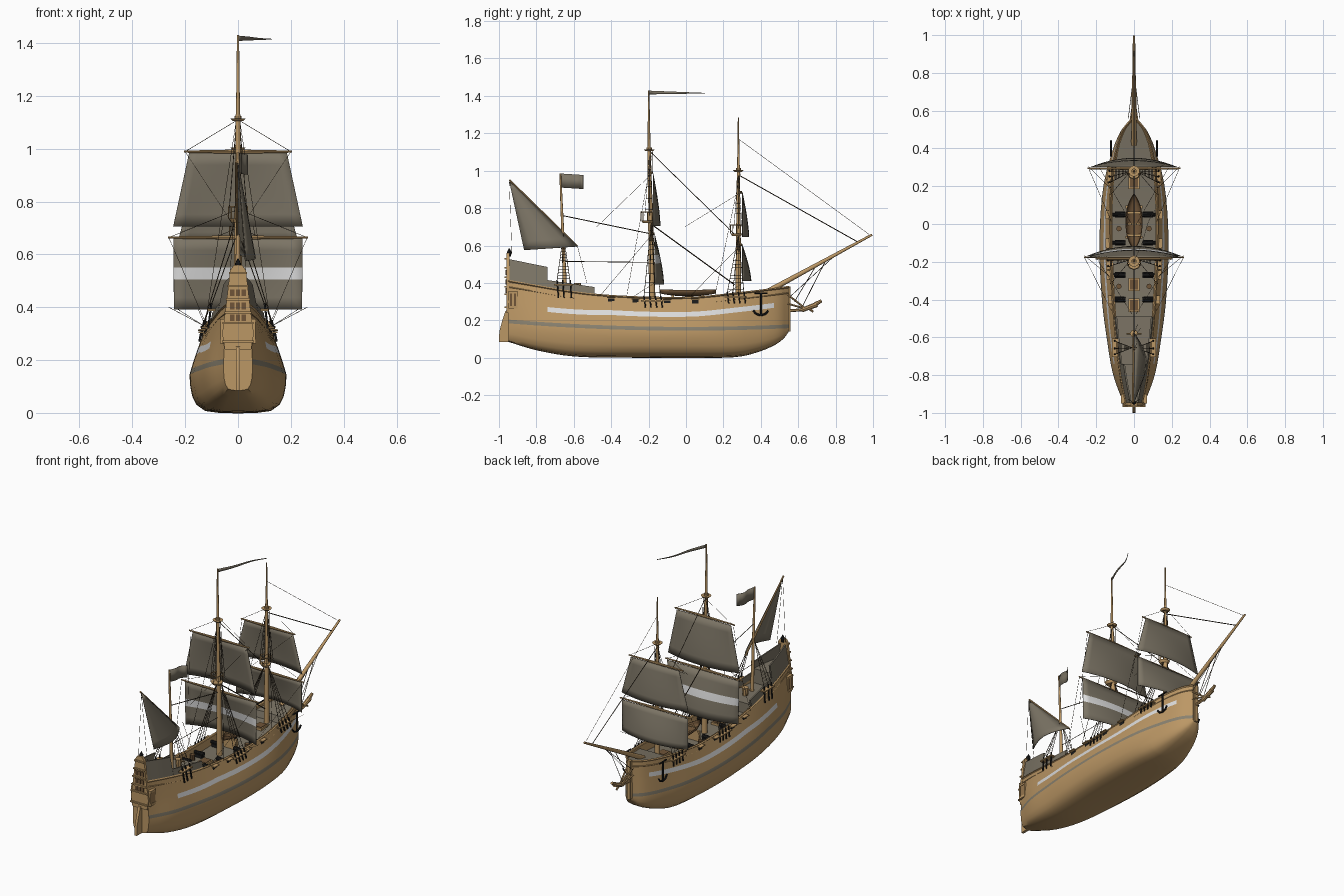
import bpy, bmesh, math
from mathutils import Vector, Matrix

if "Cube" in bpy.data.objects:
    bpy.data.objects.remove(bpy.data.objects["Cube"])

def mat(name, r, g, b):
    m = bpy.data.materials.new(name)
    m.diffuse_color = (r, g, b, 1)
    m.use_nodes = True
    m.node_tree.nodes["Principled BSDF"].inputs["Base Color"].default_value = m.diffuse_color
    return m

WOOD = mat("tan_wood", 0.50, 0.31, 0.13)
CANVAS = mat("weathered_canvas", 0.20, 0.175, 0.13)
WHITE = mat("pale_paint", 0.72, 0.72, 0.72)
GREY = mat("grey_stripe", 0.25, 0.22, 0.16)
IRON = mat("black_iron", 0.012, 0.012, 0.012)
ROPE = mat("dark_rope", 0.05, 0.035, 0.02)
BROWN = mat("brown_wood", 0.16, 0.09, 0.04)

def finish(name, bm, *mats, solid=0):
    me = bpy.data.meshes.new(name)
    bm.to_mesh(me); bm.free()
    ob = bpy.data.objects.new(name, me)
    bpy.context.collection.objects.link(ob)
    for m in mats: me.materials.append(m)
    if solid:
        md = ob.modifiers.new("thickness", 'SOLIDIFY'); md.thickness = solid; md.offset = 0
    bpy.ops.object.select_all(action='DESELECT')
    ob.select_set(True); bpy.context.view_layer.objects.active = ob
    bpy.ops.object.shade_smooth_by_angle(angle=math.radians(35))
    return ob

def tube(bm, p, q, r, r2=None, n=4):
    p, q = Vector(p), Vector(q); d = q - p
    M = Matrix.Translation((p + q) / 2) @ d.to_track_quat('Z', 'Y').to_matrix().to_4x4()
    bmesh.ops.create_cone(bm, cap_ends=True, segments=n, radius1=r, radius2=r if r2 is None else r2, depth=d.length, matrix=M)

def box(bm, c, s):
    bmesh.ops.create_cube(bm, size=1, matrix=Matrix.Translation(c) @ Matrix.Diagonal((*s, 1)))

def tubes(name, segs, m, n=4):
    bm = bmesh.new()
    for s in segs: tube(bm, *s, n=n)
    return finish(name, bm, m)

def boxes(name, items, m):
    bm = bmesh.new()
    for c, s in items: box(bm, c, s)
    return finish(name, bm, m)

def grid(bm, rows, rule=lambda i, j: 0, flip=False):
    vs = [[bm.verts.new(p) for p in r] for r in rows]
    for i in range(len(vs) - 1):
        for j in range(len(vs[0]) - 1):
            q = [vs[i][j], vs[i + 1][j], vs[i + 1][j + 1], vs[i][j + 1]]
            f = bm.faces.new(q[::-1] if flip else q); f.material_index = rule(i, j)
    return vs

def curve(*keys):  # smooth interpolation through (y, value) keys
    def slope(i):
        a, b = keys[max(i - 1, 0)], keys[min(i + 1, len(keys) - 1)]
        return (b[1] - a[1]) / (b[0] - a[0])
    def f(y):
        y = min(max(y, keys[0][0]), keys[-1][0])
        i = max(k for k in range(len(keys) - 1) if keys[k][0] <= y)
        (x0, a), (x1, b) = keys[i], keys[i + 1]; h = x1 - x0; t = (y - x0) / h
        return ((2*t**3 - 3*t*t + 1)*a + (t**3 - 2*t*t + t)*h*slope(i) + (3*t*t - 2*t**3)*b + (t**3 - t*t)*h*slope(i + 1))
    return f

beam = curve((-.95, .055), (-.8, .11), (-.6, .145), (-.4, .17), (-.1, .183), (.2, .162), (.4, .11), (.5, .065), (.55, .018))
topw = curve((-.95, .042), (-.8, .07), (-.5, .105), (-.1, .125), (.2, .12), (.4, .092), (.5, .056), (.55, .016))
keel = curve((-.95, .085), (-.8, .04), (-.6, .007), (-.3, 0), (.2, 0), (.32, .012), (.45, .055), (.52, .1), (.55, .14))
sheer = curve((-.95, .41), (-.5, .338), (0, .32), (.3, .347), (.55, .378))
water = lambda y: .145 + .035 * (y / .9) ** 2
deck = lambda y: sheer(y) - (.012 if y > .31 else .05)

# hull: one lofted half section per station, mirrored; deck and bulwark included
def section(y):
    b, t, k, s, w = beam(y), topw(y), keel(y), sheer(y), water(y)
    pts = [(b * u, k + (w - k) * v) for u, v in ((0, 0), (.38, .01), (.68, .06), (.86, .22), (.95, .45), (.995, .75), (1, 1))]
    off = .075 + max(0, -y - .4) * .08
    for z in (w + .02, (w + s - off) / 2, s - off - .026, s - off, s - .02, s):
        g = ((z - w) / (s - w)) ** 1.1
        pts.append((b + (t - b) * g, z))
    inner = max(t - .012, .003)
    return pts + [(inner, s), (inner, deck(y)), (0, deck(y) + .002)]

ys = sorted([-.95, -.74, .305, .315, .47, .55, .54, .525, .51, .49] + [-.92 + i * .045 for i in range(31) if abs(-.92 + i * .045 - .31) > .012])
secs = [section(y) for y in ys]
def hull_rule(i, j):
    if j == 6: return 1
    if j == 9 and -.741 <= ys[i] < .46: return 2
    return 3 if j >= 14 else 0
bm = bmesh.new()
for s in (-1, 1):
    vs = grid(bm, [[(s * x, y, z) for x, z in sec] for y, sec in zip(ys, secs)], hull_rule, s < 0)
    for end in (0, -1):
        bm.faces.new(vs[end][:13] + [vs[end][15]])
bmesh.ops.remove_doubles(bm, verts=bm.verts, dist=.0004)
bmesh.ops.recalc_face_normals(bm, faces=bm.faces)
finish("hull", bm, WOOD, GREY, WHITE, CANVAS)

# rails and castle walls following the sheer
wall, rail, wale = bmesh.new(), bmesh.new(), bmesh.new()
tops = [(-.95, -.74, .528, .485), (-.74, -.49, .415, .378)]
wx = lambda y, z: max(topw(y) - .2 * (z - sheer(y)), .02)
for s in (-1, 1):
    for a, b, za, zb in tops:
        st = [(a + (b - a) * i / 6, za + (zb - za) * i / 6) for i in range(7)]
        grid(wall, [[(s * wx(y, sheer(y)), y, sheer(y) - .005), (s * wx(y, z), y, z), (s * (wx(y, z) - .008), y, z),
                     (s * (wx(y, sheer(y)) - .008), y, sheer(y) - .03)] for y, z in st], flip=s < 0)
    for y0, y1 in zip(ys, ys[1:]):
        tube(rail, (s * topw(y0), y0, sheer(y0)), (s * topw(y1), y1, sheer(y1)), .006)
        za, zb = (section(y)[11] for y in (y0, y1))
        tube(wale, (s * za[0], y0, za[1] - .012), (s * zb[0], y1, zb[1] - .012), .0035)
finish("castle_walls", wall, CANVAS)
finish("sheer_rails", rail, WOOD)
finish("hull_wales", wale, WOOD)

# raised decks with front bulkheads
bm = bmesh.new()
for a, b, z in ((-.945, -.74, .44), (-.74, -.49, .352)):
    st = [a + (b - a) * i / 5 for i in range(6)]
    grid(bm, [[(-wx(y, z) + .004, y, z), (wx(y, z) - .004, y, z)] for y in st])
    w = wx(b, z) - .004
    grid(bm, [[(-w, b, z), (w, b, z)], [(-w, b, z - .09), (w, b, z - .09)]])
finish("quarter_and_poop_decks", bm, CANVAS)

# stern: transom board, window bands, galleries, rudder, lantern
bm = bmesh.new()
outline = [(.05, .24), (.06, .3), (.046, .4), (.03, .54), (.015, .56)]
outline += [(-x, z) for x, z in outline[::-1]]
f = bm.faces.new([bm.verts.new((x, -.945, z)) for x, z in outline])
ex = bmesh.ops.extrude_face_region(bm, geom=[f])
bmesh.ops.translate(bm, verts=[v for v in ex['geom'] if isinstance(v, bmesh.types.BMVert)], vec=(0, -.016, 0))
bmesh.ops.recalc_face_normals(bm, faces=bm.faces)
finish("transom", bm, WOOD)
boxes("transom_mouldings", [((0, -.964, z), (2 * w, .012, .008)) for z, w in ((.27, .06), (.34, .058), (.38, .052), (.43, .046), (.48, .04), (.53, .034))], WOOD)
boxes("stern_windows", [((x, -.962, z), (.016, .006, .026)) for z in (.36, .405, .455) for x in (-.022, 0, .022)], BROWN)
boxes("quarter_galleries", [((s * .056, -.925, z), (.025, .05, h)) for s in (-1, 1) for z, h in ((.27, .015), (.35, .012))]
      + [((s * .056, y, .31), (.022, .01, .075)) for s in (-1, 1) for y in (-.945, -.925, -.905)], WOOD)
boxes("gallery_windows", [((s * .056, -.925, .31), (.02, .034, .066)) for s in (-1, 1)], BROWN)
bm = bmesh.new()
prof = [(-.94, .085), (-1, .085), (-.998, .14), (-.982, .2), (-.965, .25), (-.94, .26)]
grid(bm, [[(x, y, z) for y, z in prof] for x in (-.008, .008)])
for x in (-.008, .008): bm.faces.new([bm.verts.new((x, y, z)) for y, z in prof])
bmesh.ops.remove_doubles(bm, verts=bm.verts, dist=.0001)
bmesh.ops.recalc_face_normals(bm, faces=bm.faces)
finish("rudder", bm, WOOD)
tubes("stern_lantern", [((0, -.945, .54), (0, -.945, .565), .008, .012), ((0, -.945, .565), (0, -.945, .585), .012, .002)], IRON, 8)

# masts, tops, bowsprit
tubes("main_mast", [((0, -.18, .26), (0, -.19, .78), .017, .013), ((0, -.188, .72), (0, -.198, 1.13), .012, .009), ((0, -.197, 1.1), (0, -.2, 1.43), .008, .004)], WOOD, 12)
tubes("fore_mast", [((0, .28, .28), (0, .28, .72), .016, .012), ((0, .28, .66), (0, .28, 1.03), .011, .008), ((0, .28, 1.0), (0, .28, 1.285), .007, .003)], WOOD, 12)
tubes("mizzen_mast", [((0, -.645, .33), (0, -.672, .985), .011, .005)], WOOD, 12)
tubes("bowsprit", [((0, .42, .345), (0, .995, .658), .015, .006)], WOOD, 12)
for name, y, z, r in (("main", -.205, .735, .036), ("fore", .27, .665, .032)):
    tubes(name + "_fighting_top", [((0, y, z - .015), (0, y, z), r * .7, r)], WOOD, 16)
    ring = [(r * math.cos(a * math.pi / 4), y + r * math.sin(a * math.pi / 4), z + .045) for a in range(9)]
    tubes(name + "_top_railing", [(a, b, .003) for a, b in zip(ring, ring[1:])] + [((a[0], a[1], z), a, .0025) for a in ring[:8]], WOOD)
for name, y, z in (("main", -.197, 1.11), ("fore", .28, 1.0)):
    tubes(name + "_crosstrees", [((0, y, z - .006), (0, y, z + .004), .02, .03), ((0, y, z + .004), (0, y, z + .014), .014)], WOOD, 10)

# square sails, bellied forward, with their yards
def square_sail(name, y0, zt, zb, wt, wb, belly, stripe=None):
    zs = [zt + (zb - zt) * i / 6 for i in range(7)]
    if stripe: zs = sorted([z for z in zs if min(abs(z - e) for e in stripe) > .018] + list(stripe), reverse=True)
    rows = []
    for z in zs:
        v = (zt - z) / (zt - zb); w = wt + (wb - wt) * v
        rows.append([(w * u / 6, y0 + belly * (1 - (u / 6) ** 2) * math.sin(min(v * 1.3, 1.3)), z) for u in range(-6, 7)])
    bm = bmesh.new()
    grid(bm, rows, lambda i, j: 1 if stripe and stripe[0] - .001 <= (zs[i] + zs[i + 1]) / 2 <= stripe[1] else 0)
    finish(name, bm, CANVAS, WHITE, solid=.003)
    tubes(name + "_yard", [((0, y0 - .008, zt + .004), (s * (wt + .02), y0 - .008, zt + .004), .008, .004) for s in (-1, 1)], WOOD, 8)

square_sail("main_course", -.168, .66, .392, .245, .242, .052, (.505, .55))
square_sail("main_topsail", -.176, .985, .705, .185, .245, .04)
square_sail("fore_course", .302, .6, .41, .225, .225, .048)
square_sail("fore_topsail", .302, .88, .645, .165, .228, .036)

# lateen sail
A, B, C = Vector((0, -.945, .945)), Vector((.004, -.58, .595)), Vector((.03, -.865, .575))
rows = []
for i in range(9):
    p, q = A.lerp(B, i / 8), A.lerp(C, i / 8)
    rows.append([p.lerp(q, j / 6) + Vector((.11 * (i / 8) * math.sin(math.pi * j / 6) * .45, 0, 0)) for j in range(7)])
bm = bmesh.new(); grid(bm, rows)
bmesh.ops.remove_doubles(bm, verts=bm.verts, dist=.0001)
finish("lateen_sail", bm, CANVAS, solid=.003)
tubes("lateen_yard", [(A + Vector((-.006, 0, .006)), B + Vector((-.006, 0, 0)), .005)], WOOD, 8)

# flags
def flag(name, y0, y1, z, h0, h1, dx, drop):
    bm = bmesh.new()
    grid(bm, [[(dx * t + .012 * math.sin(t * 7) * t, y0 + (y1 - y0) * t, z - drop * t - e * (h0 + (h1 - h0) * t)) for e in (0, 1)] for t in [i / 10 for i in range(11)]])
    finish(name, bm, CANVAS, solid=.002)
flag("main_pennant", -.2, .1, 1.428, .02, .003, .12, .012)
flag("mizzen_flag", -.672, -.55, .985, .075, .075, .03, .008)

# shrouds, ratlines, channels and chainplates
shrouds, ratlines, plates, channels = [], [], [], []
for y, zt, foot, zf in ((-.185, .73, [-.225, -.195, -.165, -.135], .325), (.28, .655, [.22, .25, .28, .31], .345), (-.655, .66, [-.69, -.66, -.62], .41)):
    for s in (-1, 1):
        x = topw(foot[1]) + .012
        top = Vector((s * .01, y, zt)); feet = [Vector((s * x, f, zf)) for f in foot]
        shrouds += [(f, top, .0017) for f in feet]
        for i in range(1, 15):
            ratlines.append((feet[0].lerp(top, i / 16), feet[-1].lerp(top, i / 16), .001))
        plates += [(f + Vector((0, 0, .005)), f + Vector((s * .012, .008, -.055 if y > -.5 else -.09)), .0048) for f in feet]
        channels.append(((s * x, (foot[0] + foot[-1]) / 2, zf - .02), (.03, foot[-1] - foot[0] + .03, .007)))
for y, zt, zb, w in ((-.195, 1.1, .76, .034), (.28, .99, .69, .03)):
    for s in (-1, 1):
        top = Vector((s * .006, y, zt)); feet = [Vector((s * w, y + d, zb)) for d in (-.025, 0, .02)]
        shrouds += [(f, top, .0014) for f in feet]
        ratlines += [(feet[0].lerp(top, i / 11), feet[2].lerp(top, i / 11), .0009) for i in range(1, 10)]
tubes("shrouds", shrouds, ROPE); tubes("ratlines", ratlines, ROPE)
tubes("chainplates", plates, IRON); boxes("channels", channels, WOOD)

# stays, lifts, sheets and braces
stays = [((0, -.19, 1.1), (0, .27, .65), .002), ((0, -.18, .71), (0, .26, .39), .003), ((0, .285, .975), (0, .92, .618), .0025),
         ((0, .28, 1.17), (0, .985, .655), .001), ((0, -.66, .76), (0, -.2, .665), .0025), ((0, -.65, .515), (0, -.19, .51), .002)]
for s in (-1, 1):
    for y, zc, wc, zt, wt, zm, ztop in ((-.177, .664, .262, .989, .2, .77, 1.11), (.294, .604, .24, .884, .18, .7, 1.0)):
        stays += [((s * wc, y, zc), (0, y, zm), .001), ((s * wt, y, zt), (0, y, ztop), .001), ((s * wc, y, zc), (s * .12, y - .28, sheer(y - .28)), .001),
                  ((s * wt, y, zt), (s * .01, y - .3, .7), .0009), ((s * wc, y + .01, .4), (s * .13, y - .1, .33), .001),
                  ((s * .006, y, ztop), (s * .125, y - .14, .33), .0012)]
    stays += [((0, .8, .55), (s * .03, .56, .33), .0015), ((.0, -.945, .94), (s * .03, -.93, .53), .0009)]
stays += [((0, .75, .525), (0, .62, .27), .002), ((0, .7, .5), (0, .58, .3), .002), ((0, -.58, .595), (.02, -.53, .4), .001)]
tubes("stays_and_running_rigging", stays, ROPE)

# beakhead with carved figure
tubes("beakhead_rails", [((s * .02, .54, .34 - d), (s * .006, .64, .262), .005) for s in (-1, 1) for d in (0, .05)]
      + [((0, .54, .25), (0, .64, .258), .008)], WOOD, 6)
tubes("figurehead", [((0, .62, .255), (0, .7, .285), .012, .014), ((0, .69, .285), (0, .725, .305), .012, .008), ((0, .66, .262), (0, .68, .245), .008, .005)], WOOD, 8)
boxes("stem_post", [((0, .55, .26), (.02, .02, .24))], WOOD)

# anchors
anch = []
for s in (-1, 1):
    x = s * .122
    pts = [(x, .4 + .042 * math.sin(a), .262 - .035 * math.cos(a)) for a in [-1.3 + i * .65 for i in range(5)]]
    anch += [((x, .4, .345), (x, .4, .227), .0055)] + [(a, b, .0055) for a, b in zip(pts, pts[1:])] + [((x, .365, .345), (x, .435, .345), .005)]
tubes("anchors", anch, IRON, 6)

# guns, carriages, ports
gy = (.05, -.1, -.27, -.4)
tubes("cannons", [((s * .045, y, deck(y) + .024), (s * .118, y, deck(y) + .024), .013, .009) for s in (-1, 1) for y in gy], IRON, 10)
boxes("gun_carriages", [((s * .075, y, deck(y) + .01), (.05, .03, .018)) for s in (-1, 1) for y in gy], IRON)
boxes("gun_port_lids", [((s * (topw(y) + .012), y, sheer(y) - .008), (.028, .045, .005)) for s in (-1, 1) for y in gy], WOOD)
boxes("gun_ports", [((s * (topw(y) + .004), y, sheer(y) - .024), (.012, .034, .022)) for s in (-1, 1) for y in gy], IRON)

# deck fittings: barrels, hatches, capstan
tubes("barrels", [((s * .08, y, deck(y)), (s * .08, y, deck(y) + .035), .014) for s in (-1, 1) for y in (-.025, -.33)], BROWN, 10)
boxes("hatch_coamings", [((0, y, deck(y) + .006), (.06, .07, .014)) for y in (-.32, -.43, .22)], WOOD)
boxes("hatch_gratings", [((0, y, deck(y) + .012), (.044, .054, .008)) for y in (-.32, -.43, .22)], BROWN)
tubes("capstan", [((0, -.58, .35), (0, -.58, .4), .016, .02), ((-.04, -.58, .392), (.04, -.58, .392), .004)], WOOD, 10)

# ship's boat on its chocks
bm = bmesh.new()
rows = []
for i in range(13):
    t = -1 + i / 6; w = .042 * (1 - abs(t) ** 2.5) + .001; lift = .012 * t * t
    rows.append([(w * math.sin(a), .01 + .15 * t, .362 + lift * .3 - (.032 - lift) * math.cos(a)) for a in [math.pi * (j / 8 - .5) for j in range(9)]])
grid(bm, rows)
finish("ship_boat", bm, BROWN, solid=.004)
boxes("boat_thwarts", [((0, y, .357), (.07, .012, .004)) for y in (-.06, 0, .06)], WOOD)
boxes("boat_chocks", [((0, y, .3), (.09, .014, .07)) for y in (-.07, .09)], WOOD)
